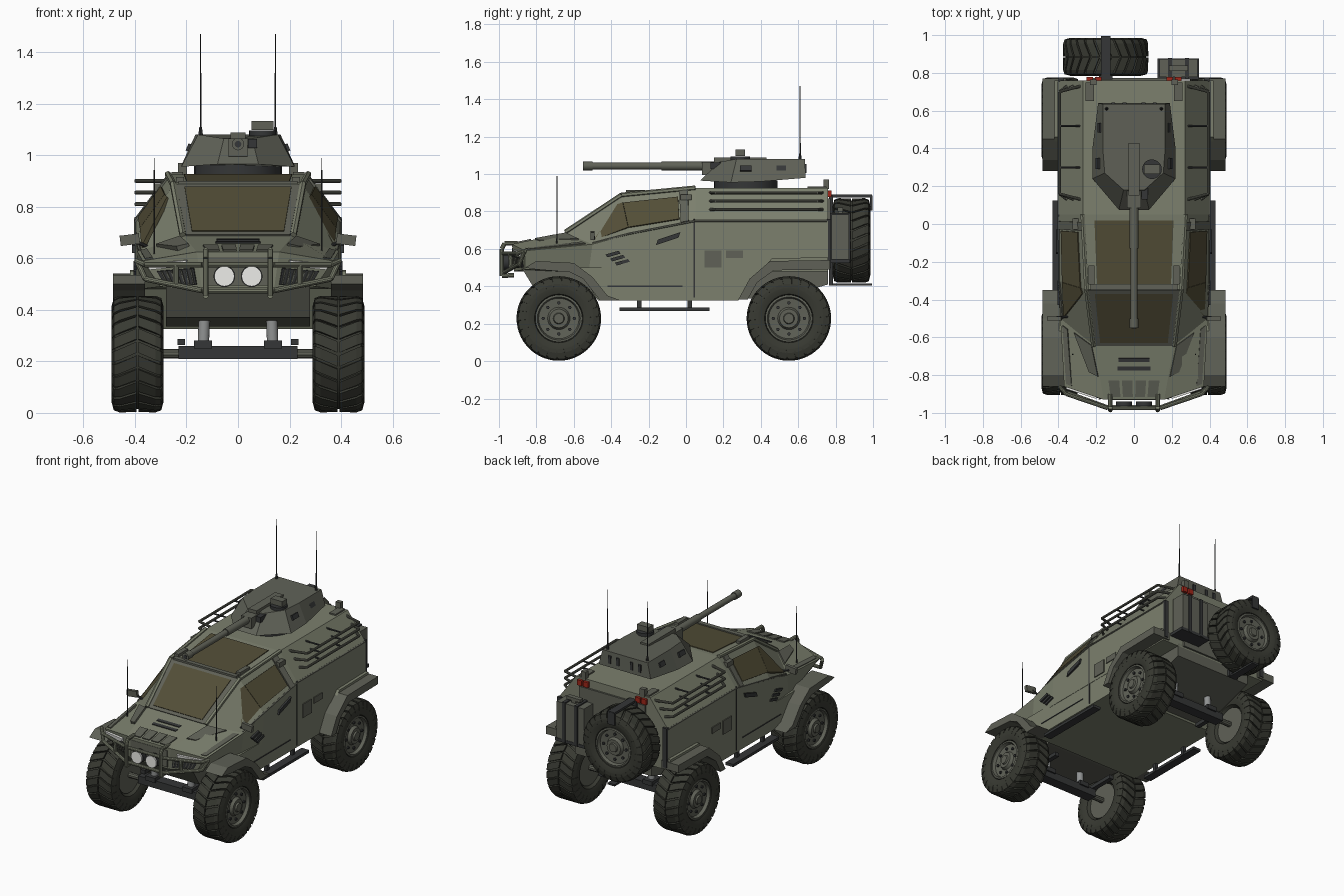
import bpy, bmesh
from math import sin, cos, pi, radians
from mathutils import Vector as V, Matrix

if "Cube" in bpy.data.objects:
    bpy.data.objects.remove(bpy.data.objects["Cube"])

def material(name, rgb):
    m = bpy.data.materials.new(name)
    m.diffuse_color = (*rgb, 1)
    m.use_nodes = True
    m.node_tree.nodes["Principled BSDF"].inputs["Base Color"].default_value = m.diffuse_color
    return m

GREEN = material("olive_paint", (0.20, 0.215, 0.155))
GREY = material("grey_green", (0.115, 0.12, 0.095))
DARK = material("dark_metal", (0.035, 0.037, 0.038))
RUBBER = material("rubber", (0.04, 0.042, 0.032))
GLASS = material("tinted_glass", (0.085, 0.075, 0.038))
WHITE = material("lamp_white", (0.85, 0.85, 0.82))
RED = material("lamp_red", (0.35, 0.02, 0.01))
STEEL = material("steel", (0.28, 0.29, 0.29))

def finish(name, bm, mat, mirror=False, smooth=False):
    bmesh.ops.recalc_face_normals(bm, faces=bm.faces)
    me = bpy.data.meshes.new(name)
    bm.to_mesh(me)
    bm.free()
    me.materials.append(mat)
    if smooth:
        me.shade_smooth()
        me.set_sharp_from_angle(angle=radians(35))
    ob = bpy.data.objects.new(name, me)
    bpy.context.collection.objects.link(ob)
    if mirror:
        ob.modifiers.new("mirror", 'MIRROR').use_mirror_merge = False
    return ob

def loft(bm, rings, caps=(True, True)):
    rs = [[bm.verts.new(p) for p in r] for r in rings]
    n = len(rs[0])
    for a, b in zip(rs, rs[1:]):
        for i in range(n):
            bm.faces.new((a[i], a[(i + 1) % n], b[(i + 1) % n], b[i]))
    for r, c in zip((rs[0], rs[-1]), caps):
        if c:
            bm.faces.new(r)
    return rs

def boxes(name, items, mat, mirror=False, rot=None):
    bm = bmesh.new()
    for c, s in items:
        m = Matrix.Translation(c) @ (rot or Matrix()) @ Matrix.Diagonal((*s, 1))
        bmesh.ops.create_cube(bm, size=1, matrix=m)
    return finish(name, bm, mat, mirror)

def prism(name, yz, x0, x1, mat, mirror=False):
    bm = bmesh.new()
    loft(bm, [[(x, y, z) for y, z in yz] for x in (x0, x1)])
    return finish(name, bm, mat, mirror)

def rods(name, paths, mat, r=0.01, mirror=False, sides=10, r2=None):
    bm = bmesh.new()
    for path in paths:
        for a, b in zip(path, path[1:]):
            a, b = V(a), V(b)
            m = Matrix.Translation((a + b) / 2) @ (b - a).to_track_quat('Z', 'Y').to_matrix().to_4x4()
            bmesh.ops.create_cone(bm, cap_ends=True, segments=sides, radius1=r,
                                  radius2=r if r2 is None else r2, depth=(b - a).length, matrix=m)
    return finish(name, bm, mat, mirror, True)

def lathe(name, prof, mat, n=40):
    bm = bmesh.new()
    loft(bm, [[(x, r * cos(2 * pi * i / n), r * sin(2 * pi * i / n)) for i in range(n)] for x, r in prof])
    return finish(name, bm, mat, smooth=True)

def panel(name, quad, uvs, mat, t=0.006, mirror=False):
    """Thin plate lying on a bilinear patch of the hull"""
    a, b, c, d = map(V, quad)
    pts = [a * (1-u) * (1-v) + b * u * (1-v) + c * u * v + d * (1-u) * v for u, v in uvs]
    mid = sum(pts, V()) / len(pts)
    n = (b - a + c - d).cross(d - a + c - b).normalized()
    if n.dot(mid - V((0, mid.y * 0.7, 0.5))) < 0:
        n = -n
    bm = bmesh.new()
    loft(bm, [[p - n * 0.01 for p in pts], [p + n * t for p in pts]])
    return finish(name, bm, mat, mirror)

def rect(u0, v0, u1, v1):
    return [(u0, v0), (u1, v0), (u1, v1), (u0, v1)]

# Hull: half sections (inner floor, lower edge, belt, roof edge) from nose to tail
S = [[(.14, -.92, .48), (.30, -.86, .49), (.37, -.86, .59), (.16, -.93, .625)],
     [(.14, -.50, .48), (.385, -.52, .48), (.39, -.50, .625), (.21, -.645, .685)],
     [(.14, -.32, .48), (.40, -.32, .48), (.40, -.30, .68), (.25, -.345, .885)],
     [(.14, .05, .48), (.40, .05, .48), (.40, .05, .75), (.27, .05, .925)],
     [(.14, .76, .48), (.40, .76, .48), (.40, .76, .75), (.27, .76, .925)]]
flip = lambda p: (-p[0], p[1], p[2])
bm = bmesh.new()
rs = loft(bm, [s + [flip(p) for p in reversed(s)] for s in S], (False, True))
for idx in ((0, 1, 2, 3), (0, 3, 4, 7), (4, 5, 6, 7)):
    bm.faces.new([rs[0][i] for i in idx])
finish("hull", bm, GREEN)
prism("cab_lower_body", [(-.58, .50), (-.47, .325), (.28, .325), (.38, .45), (.46, .50)], -.398, .398, GREEN)
prism("chassis_tub", [(-.88, .50), (-.80, .37), (-.5, .335), (.5, .335), (.76, .41), (.76, .5)], -.28, .28, GREY)

# Glazing
top = lambda i: [flip(S[i][3]), S[i][3], S[i+1][3], flip(S[i+1][3])]
side = lambda i: [S[i][2], S[i+1][2], S[i+1][3], S[i][3]]
panel("windscreen_frame", top(1), rect(.02, .01, .98, .99), GREY, .006)
panel("windscreen", top(1), rect(.08, .07, .92, .93), GLASS, .010)
panel("roof_glass", top(2), rect(.11, .07, .89, .92), GLASS, .005)
panel("side_window_front", side(1), [(.12, .12), (1, .16), (1, .80), (.90, .84)], GLASS, .007, True)
panel("side_window_rear", side(2), [(0, .16), (.76, .13), (.76, .78), (0, .80)], GLASS, .007, True)
panel("door_pillar", side(2), rect(.78, .02, .90, .98), GREY, .008, True)
rods("windscreen_pillar", [[(.215, -.645, .69), (.252, -.345, .888), (.272, .05, .926)]], GREEN, .013, True, 6)
rods("belt_trim", [[(.38, -.50, .63), (.397, -.30, .682), (.398, .05, .75), (.398, .755, .75)]], GREY, .007, True, 6)

# Hood and nose details
panel("hood_slot_low", top(0), rect(.27, .55, .73, .62), DARK, .005)
panel("hood_slot_high", top(0), rect(.29, .70, .71, .77), DARK, .005)
for k in range(4):
    panel("hood_grille", top(0), rect(.12 + k * .2, .05, .28 + k * .2, .36), GREY, .007)
panel("hood_side_panel", side(0), [(.42, .72), (.95, .40), (.97, .92), (.42, .96)], GREY, .010, True)
panel("hood_edge_panel", side(0), rect(.05, .06, .92, .2), GREY, .006, True)
panel("headlight", S[0], [(.25, .66), (.95, .66), (.98, .88), (.2, .82)], WHITE, .012, True)
panel("nose_grille", S[0], rect(.1, .12, .85, .58), DARK, .008, True)
for k in range(7):
    panel("nose_rib", S[0], rect(.14 + k * .1, .14, .17 + k * .1, .56), GREY, .014, True)
boxes("nose_centre_grille", [((0, -.925, .55), (.27, .012, .11))], GREY)

# Bull bar and driving lamps
rods("bull_bar", [[(-.395, -.86, .59), (-.36, -.90, .575), (-.14, -.975, .575), (.14, -.975, .575), (.36, -.90, .575), (.395, -.86, .59)],
                  [(-.39, -.865, .585), (-.36, -.89, .52), (-.14, -.97, .475), (.14, -.97, .475), (.36, -.89, .52), (.39, -.865, .585)]],
     GREEN, .011)
rods("bull_bar_post", [[(.125, -.92, .46), (.125, -.985, .455), (.125, -.985, .60), (.125, -.97, .63), (.125, -.90, .63)],
                       [(.24, -.935, .50), (.24, -.94, .575)]], GREEN, .012, True)
rods("driving_lamp_shell", [[(.053, -.94, .53), (.053, -.975, .53)]], DARK, .042, True, 24)
rods("driving_lamp", [[(.053, -.97, .53), (.053, -.985, .53)]], WHITE, .039, True, 24)

# Fenders
prism("front_fender", [(-.86, .50), (-.80, .535), (-.60, .525), (-.50, .45), (-.42, .35), (-.35, .325), (-.46, .325),
                       (-.55, .44), (-.62, .475), (-.80, .49)], .36, .485, GREY, True)
prism("rear_fender", [(.28, .33), (.34, .44), (.45, .535), (.77, .54), (.77, .49), (.47, .485), (.38, .42), (.33, .33)],
      .36, .485, GREY, True)
prism("fender_flare", [(.38, .46), (.46, .55), (.76, .555), (.76, .53), (.45, .52)], .36, .42, GREEN, True)

# Side panels, vents, seams and handles
boxes("side_hatch", [((.40, .145, .545), (.012, .09, .09)), ((.40, .26, .57), (.012, .09, .04))], GREY, True)
boxes("door_seam", [((.399, .045, .55), (.006, .008, .42)), ((.399, -.22, .40), (.006, .40, .006))], DARK, True)
for k in range(3):
    prism("side_vent", [(-.43 + k*.025, .57 - k*.022), (-.36 + k*.025, .59 - k*.022), (-.35 + k*.025, .575 - k*.022),
                        (-.42 + k*.025, .555 - k*.022)], .39, .406, DARK, True)
prism("door_handle", [(-.16, .62), (-.04, .66), (-.03, .69), (-.15, .65)], .39, .412, DARK, True)
boxes("mirror", [((.42, -.50, .672), (.075, .02, .04))], GREY, True, Matrix.Rotation(.12, 4, 'Y'))
rods("mirror_arm", [[(.34, -.49, .64), (.41, -.495, .67)]], DARK, .007, True)

# Roof side rails
rods("side_rail", [[(.39 - .8*(z - .765), .13, z), (.395, .16, z), (.395, .70, z), (.39 - .8*(z - .765), .73, z)]
                   for z in (.81, .855, .90)], GREY, .008, True)
rods("rail_bracket", [[(.39 - .8*(z - .765), y, z), (.395, y, z)] for z in (.81, .855, .90) for y in (.3, .52)],
     DARK, .006, True, 6)

# Roof fittings
boxes("roof_hook", [((.235, .70, .928), (.045, .10, .012)), ((.31, 0, .875), (.03, .06, .03)), ((.225, -.27, .905), (.03, .10, .02))], GREY, True)
boxes("roof_visor", [((0, -.335, .888), (.46, .03, .022))], GREY)
boxes("roof_rear_lip", [((.215, .75, .945), (.035, .03, .05))], GREY, True)

# Turret
bottom = [(.08, .075, .965), (.22, .24, .955), (.22, .40, .96), (.19, .64, .98)]
upper = [(.055, .18, 1.065), (.155, .27, 1.08), (.165, .40, 1.08), (.165, .635, 1.08)]
bm = bmesh.new()
loft(bm, [h + [flip(p) for p in reversed(h)] for h in (bottom, upper)])
finish("turret", bm, GREY)
rods("turret_ring", [[(0, .32, .92), (0, .32, .965)]], DARK, .17, sides=32)
boxes("gun_housing", [((0, .29, 1.065), (.06, .28, .045)), ((0, .13, 1.03), (.075, .09, .07))], GREY)
rods("gun_barrel", [[(0, -.53, 1.043), (0, .10, 1.043)]], GREY, .019, sides=16)
rods("gun_sleeve", [[(0, -.13, 1.043), (0, .15, 1.043)], [(0, -.55, 1.043), (0, -.50, 1.043)]], GREY, .024, sides=16)
rods("gun_bore", [[(0, -.552, 1.043), (0, -.54, 1.043)]], DARK, .013, sides=12)
rods("sight_base", [[(.095, .29, 1.075), (.095, .29, 1.095)]], DARK, .052, sides=20)
boxes("sight_head", [((.095, .29, 1.115), (.085, .05, .035))], GREY)
boxes("turret_lens", [((.057, .16, 1.045), (.035, .06, .035))], DARK)
boxes("turret_slot", [((.192, .32, 1.03), (.012, .06, .03)), ((.182, .51, 1.03), (.012, .05, .03))], DARK, True, Matrix.Rotation(-.4, 4, 'Y'))
boxes("turret_rear_slot", [((x, .638, 1.03), (.02, .012, .05)) for x in (.05, .11)], DARK, True)

# Antennas
rods("rear_antenna", [[(.145, .61, 1.07), (.145, .61, 1.47)]], DARK, .004, True, 6, .002)
rods("rear_antenna_base", [[(.145, .61, 1.07), (.145, .61, 1.11)]], DARK, .010, True, 8, .005)
rods("front_antenna", [[(.325, -.69, .60), (.325, -.69, .99)]], DARK, .004, True, 6, .002)

# Side steps
boxes("side_step", [((.405, -.115, .277), (.055, .48, .018))], DARK, True)
boxes("step_bracket", [((.385, y, .305), (.02, .025, .07)) for y in (-.25, .02)], DARK, True)

# Axles and suspension
for y in (-.68, .55):
    boxes("axle_beam", [((0, y, .235), (.46, .07, .05))], DARK)
    rods("axle_shaft", [[(-.33, y, .23), (.33, y, .23)]], GREY, .018)
    rods("shock_absorber", [[(.135, y, .25), (.13, y, .40)]], STEEL, .022, True, 14)
    boxes("shock_mount", [((.135, y, .265), (.07, .09, .03))], DARK, True)
    boxes("control_arm", [((.22, y + .10 * (1 if y < 0 else -1), .275), (.03, .20, .025))], DARK, True)

# Wheels: tyre, chevron tread, rim and bolts
def treads():
    bm = bmesh.new()
    n = 26
    w = 2 * pi / n * .40
    for k in range(n):
        for s in (1, -1):
            rings = []
            for x, da, r in ((.003, 0, .226), (.07, .13, .226), (.092, .17, .218), (.103, .18, .185)):
                a = 2 * pi * k / n + da
                rings.append([(s * min(x, x if q > .19 else .101), q * sin(b), q * cos(b)) for q, b in
                              ((r - .02, a - w), (r, a - w), (r, a + w), (r - .02, a + w))])
            loft(bm, rings)
    return finish("tyre_tread", bm, RUBBER)

parts = [lathe("tyre", [(-.06, .115), (-.09, .13), (-.1, .16), (-.1, .185), (-.088, .213), (.088, .213), (.1, .185),
                        (.1, .16), (.09, .13), (.06, .122)], RUBBER), treads(),
         lathe("wheel_rim", [(-.075, .115), (.05, .126), (.088, .126), (.09, .115), (.07, .108), (.066, .06), (.085, .05), (.085, .03),
                             (.095, .026)], GREY, 32),
         rods("wheel_bolts", [[(.06, .083 * cos(k*pi/4), .083 * sin(k*pi/4)), (.077, .083 * cos(k*pi/4), .083 * sin(k*pi/4))]
                              for k in range(8)], DARK, .009, sides=8)]
spots = [((.39, -.68, .228), 0), ((.39, .55, .228), 0), ((-.39, -.68, .228), pi), ((-.39, .55, .228), pi),
         ((-.15, .885, .645), pi / 2)]
for i, (loc, ang) in enumerate(spots):
    for p in parts:
        ob = p if i == 0 else p.copy()
        if i:
            bpy.context.collection.objects.link(ob)
        ob.location, ob.rotation_euler = loc, (0, 0, ang)

# Rear: door, spare carrier, fuel can, lights
boxes("rear_door", [((0, .765, .68), (.48, .014, .38))], GREY)
boxes("rear_corner_trim", [((.385, .765, .63), (.03, .02, .26))], DARK, True)
boxes("spare_carrier", [((-.15, .88, .883), (.05, .23, .014)), ((-.15, .99, .845), (.05, .012, .08)),
                        ((-.15, .88, .41), (.05, .23, .012)), ((-.15, .775, .645), (.07, .02, .48))], DARK)
boxes("fuel_can", [((.235, .825, .66), (.20, .095, .25))], GREY)
boxes("fuel_can_straps", [((x, .825, .66), (.022, .108, .265)) for x in (.19, .28)] + [((.235, .82, .535), (.22, .11, .02))], DARK)
boxes("fuel_can_handle", [((.235, .825, .81), (.10, .03, .02)), ((.235, .825, .795), (.03, .025, .03))], GREY)
boxes("tail_light", [((x, .767, .895), (.035, .022, .035)) for x in (.19, .235)], RED, True)
